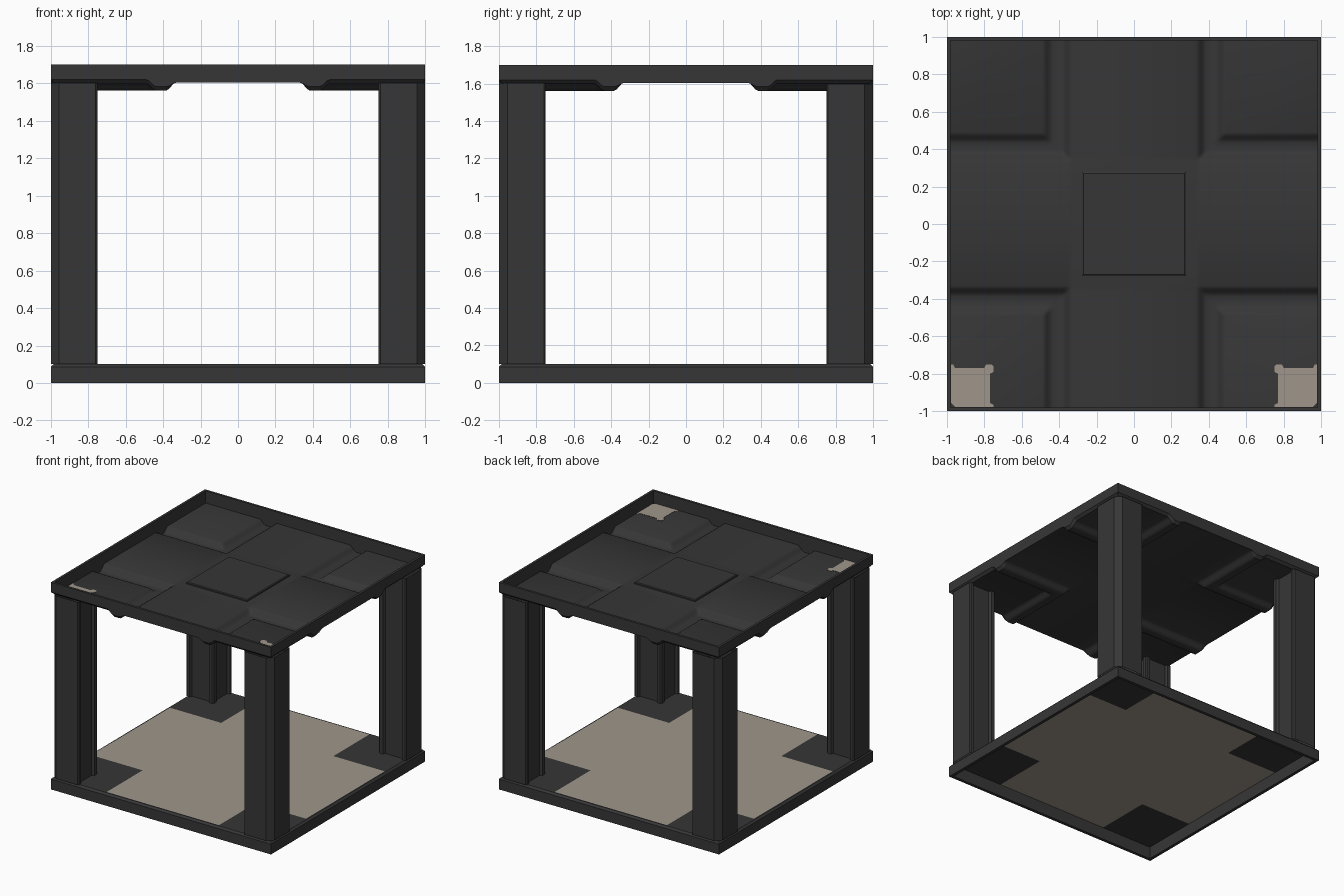
import bpy, bmesh, math

if "Cube" in bpy.data.objects:
    bpy.data.objects.remove(bpy.data.objects["Cube"])

def material(name, rgb):
    m = bpy.data.materials.new(name)
    m.diffuse_color = (*rgb, 1)
    m.use_nodes = True
    m.node_tree.nodes["Principled BSDF"].inputs["Base Color"].default_value = m.diffuse_color
    return m

DARK = material("dark_metal", (0.037, 0.037, 0.037))
BEIGE = material("beige_panel", (0.35, 0.305, 0.26))

def finish(name, bm, smooth=None):
    bmesh.ops.remove_doubles(bm, verts=bm.verts, dist=1e-5)
    bmesh.ops.recalc_face_normals(bm, faces=bm.faces)
    me = bpy.data.meshes.new(name)
    bm.to_mesh(me)
    bm.free()
    ob = bpy.data.objects.new(name, me)
    bpy.context.collection.objects.link(ob)
    me.materials.append(DARK)
    me.materials.append(BEIGE)
    if smooth:
        bpy.ops.object.select_all(action='DESELECT')
        ob.select_set(True)
        bpy.context.view_layer.objects.active = ob
        bpy.ops.object.shade_smooth_by_angle(angle=math.radians(smooth))
    return ob

def sheet(name, coords, height, is_beige=lambda x, y: False, smooth=None):
    """Square grid surface over the given coordinates."""
    bm = bmesh.new()
    rows = [[bm.verts.new((x, y, height(x, y))) for x in coords] for y in coords]
    for j in range(len(coords) - 1):
        for i in range(len(coords) - 1):
            f = bm.faces.new((rows[j][i], rows[j][i+1], rows[j+1][i+1], rows[j+1][i]))
            c = f.calc_center_median()
            f.material_index = int(is_beige(c.x, c.y))
    ob = finish(name, bm, smooth)
    if ob.data.polygons[0].normal.z < 0:
        ob.data.flip_normals()
    return ob

def square_rings(name, profile):
    """Square frame swept from (half_width, z) points."""
    bm = bmesh.new()
    loops = [[bm.verts.new((sx * r, sy * r, z)) for sx, sy in
              ((-1, -1), (1, -1), (1, 1), (-1, 1))] for r, z in profile]
    for a, b in zip(loops, loops[1:] + loops[:1]):
        for i in range(4):
            k = (i + 1) % 4
            bm.faces.new((a[i], a[k], b[k], b[i]))
    return finish(name, bm)

# Base frame and floor with dark corner squares
square_rings("base_frame", [(0.975, 0), (1, 0), (1, 0.085), (0.985, 0.1), (0.975, 0.1)])
sheet("floor", [-0.98, -0.51, 0.51, 0.98], lambda x, y: 0.1,
      lambda x, y: abs(x) < 0.5 or abs(y) < 0.5)

# Grooved corner posts with pale top caps
HALF = [(0.955, 1), (0.76, 1), (0.75, 0.99), (0.75, 0.965), (0.77, 0.955),
        (0.77, 0.80), (0.75, 0.79), (0.75, 0.76)]
SECTION = HALF + [(v, u) for u, v in reversed(HALF)]

def post(name, sx, sy, top):
    bm = bmesh.new()
    low = [bm.verts.new((sx * u, sy * v, 0.1)) for u, v in SECTION]
    high = [bm.verts.new((sx * u, sy * v, top)) for u, v in SECTION]
    n = len(SECTION)
    for i in range(n):
        k = (i + 1) % n
        bm.faces.new((low[i], low[k], high[k], high[i]))
    # cap kept inside the roof rim
    inner = [bm.verts.new((sx * min(u, 0.978), sy * min(v, 0.978), top)) for u, v in SECTION]
    bm.faces.new(inner).material_index = 1
    finish(name, bm)

for sx, side in ((-1, "left"), (1, "right")):
    post("front_" + side + "_post", sx, -1, 1.602)
    post("back_" + side + "_post", sx, 1, 1.597)

# Roof panel with an L-shaped groove around each corner
def ease(t):
    t = max(0, min(1, t))
    return t * t * (3 - 2 * t)

def groove(m, cross, bottom, corner):
    if m < 0.41:
        return cross + (bottom - cross) * ease((m - 0.33) / 0.055)
    return bottom + (corner - bottom) * ease((m - 0.435) / 0.055)

HALF_X = [0.33, 0.344, 0.358, 0.371, 0.385, 0.41, 0.435, 0.449, 0.463, 0.476, 0.49, 0.98]
XS = [-x for x in reversed(HALF_X)] + HALF_X

def roof_z(x, y):
    return groove(min(abs(x), abs(y)), 1.606, 1.561, 1.6)

sheet("roof_panel", XS, roof_z, smooth=50)

# Roof rim whose lower edge follows the groove ends
bm = bmesh.new()
for side in range(4):
    c, s = round(math.cos(side * math.pi / 2)), round(math.sin(side * math.pi / 2))
    strips = []
    for x in XS:
        end = abs(x) > 0.9
        xo = math.copysign(1, x) if end else x
        low = groove(abs(x), 1.604, 1.583, 1.62)
        pts = [(x, -0.98, roof_z(x, 0.98)), (xo, -1, low), (xo, -1, 1.7), (x, -0.98, 1.7)]
        strips.append([bm.verts.new((px * c - py * s, px * s + py * c, pz))
                       for px, py, pz in pts])
    for a, b in zip(strips, strips[1:]):
        for i in range(4):
            k = (i + 1) % 4
            bm.faces.new((a[i], b[i], b[k], a[k]))
finish("roof_rim", bm)

# Raised centre hatch
square_rings("roof_hatch_edge", [(0.277, 1.606), (0.277, 1.615), (0.27, 1.62), (0.26, 1.62)])
sheet("roof_hatch", [-0.262, 0.262], lambda x, y: 1.62)
